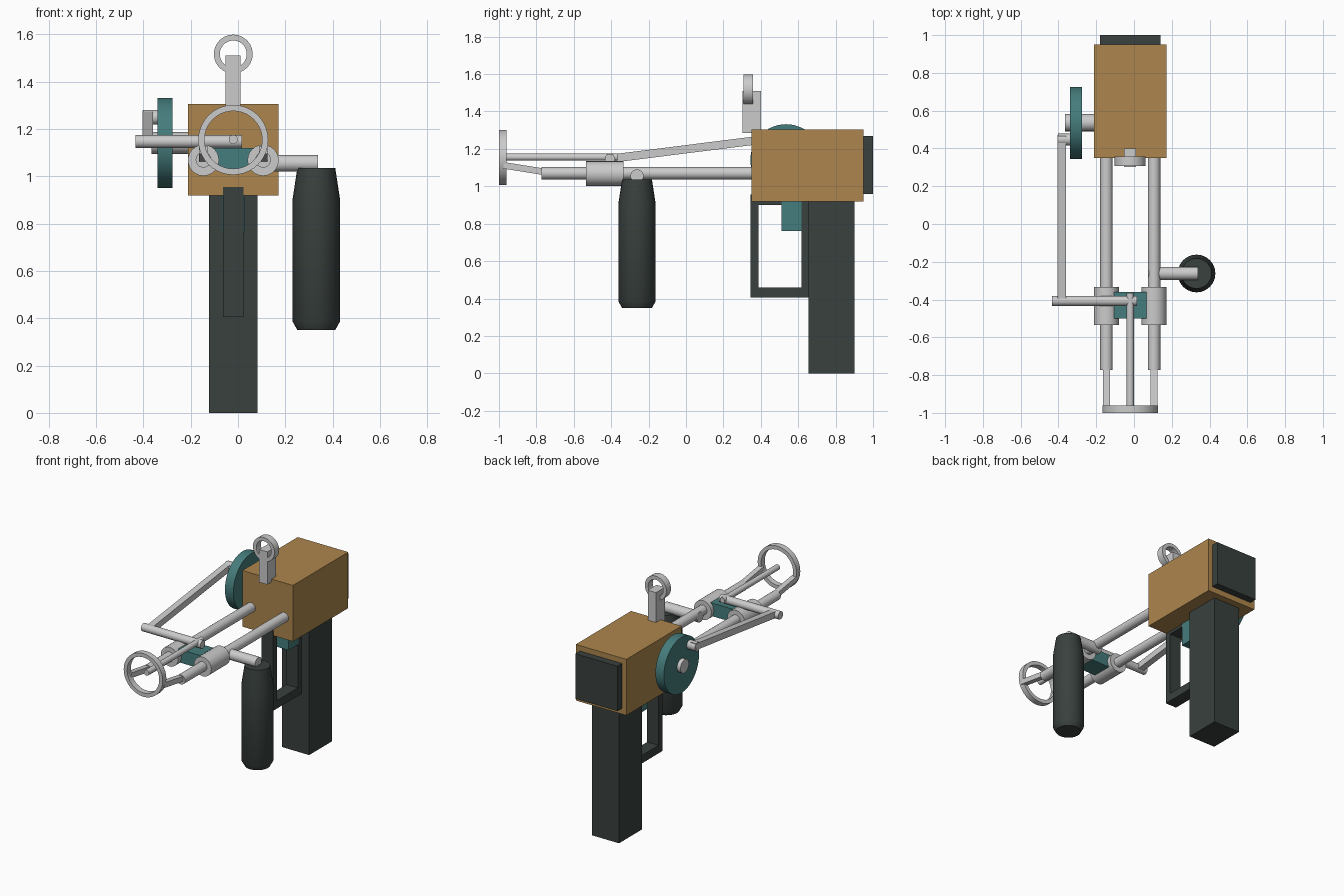
import bpy, bmesh, math
from mathutils import Vector

if "Cube" in bpy.data.objects:
    bpy.data.objects.remove(bpy.data.objects["Cube"])

CX = -0.02  # centre line of the device


def material(name, rgb):
    m = bpy.data.materials.new(name)
    m.diffuse_color = (*rgb, 1)
    m.use_nodes = True
    m.node_tree.nodes["Principled BSDF"].inputs["Base Color"].default_value = m.diffuse_color
    return m


WOOD = material("tan", (0.42, 0.24, 0.075))
TEAL = material("teal", (0.06, 0.2, 0.2))
DARK = material("charcoal", (0.04, 0.052, 0.047))


def finish(name, bm, mat=None, smooth=False):
    bmesh.ops.recalc_face_normals(bm, faces=bm.faces)
    me = bpy.data.meshes.new(name)
    bm.to_mesh(me)
    bm.free()
    ob = bpy.data.objects.new(name, me)
    bpy.context.collection.objects.link(ob)
    if mat:
        me.materials.append(mat)
    if smooth:
        bpy.ops.object.select_all(action='DESELECT')
        ob.select_set(True)
        bpy.context.view_layer.objects.active = ob
        bpy.ops.object.shade_smooth_by_angle(angle=math.radians(30))
    return ob


def add_box(bm, x, y, z):
    vs = bmesh.ops.create_cube(bm, size=1)["verts"]
    for v in vs:
        v.co = [(a + b) / 2 + c * (b - a) for c, (a, b) in zip(v.co, (x, y, z))]


def box(name, x, y, z, mat=None):
    bm = bmesh.new()
    add_box(bm, x, y, z)
    return finish(name, bm, mat)


def bar(name, a, b, width, thick):
    """Square bar between two points lying in one x plane."""
    a, b = Vector(a), Vector(b)
    d = b - a
    bm = bmesh.new()
    add_box(bm, (-width / 2, width / 2), (0, d.length), (-thick / 2, thick / 2))
    ob = finish(name, bm)
    ob.location = a
    ob.rotation_euler = Vector((0, 1, 0)).rotation_difference(d).to_euler()
    return ob


def lathe(name, profile, origin, axis, mat=None, n=32, closed=False):
    """Revolve (radius, distance) points round an axis through origin."""
    rot = Vector((0, 0, 1)).rotation_difference(Vector(axis))
    bm = bmesh.new()
    rings = []
    for r, h in profile:
        rings.append([bm.verts.new(rot @ Vector((r * math.cos(t), r * math.sin(t), h)) + Vector(origin))
                      for t in (2 * math.pi * i / n for i in range(n))])
    pairs = list(zip(rings, rings[1:]))
    if closed:
        pairs.append((rings[-1], rings[0]))
    else:
        bm.faces.new(rings[0])
        bm.faces.new(rings[-1])
    for p, q in pairs:
        for i in range(n):
            j = (i + 1) % n
            bm.faces.new((p[i], p[j], q[j], q[i]))
    return finish(name, bm, mat, True)


def rod(name, start, axis, length, r, mat=None, n=24):
    return lathe(name, [(r, 0), (r, length)], start, axis, mat, n)


def ring(name, start, depth, outer, inner, n=40):
    return lathe(name, [(outer, 0), (outer, depth), (inner, depth), (inner, 0)],
                 start, (0, 1, 0), None, n, True)


# Housing, rear plate and grip
box("housing", (-0.212, 0.172), (0.35, 0.95), (0.92, 1.305), WOOD)
box("rear_plate", (-0.18, 0.14), (0.95, 1.0), (0.96, 1.268), DARK)
box("rear_grip", (-0.123, 0.082), (0.655, 0.902), (0, 0.93), DARK)

# Trigger and rectangular guard
bm = bmesh.new()
gx = (CX - 0.043, CX + 0.043)
add_box(bm, gx, (0.345, 0.388), (0.405, 0.955))
add_box(bm, gx, (0.617, 0.66), (0.405, 0.955))
add_box(bm, gx, (0.388, 0.617), (0.405, 0.46))
add_box(bm, gx, (0.388, 0.617), (0.90, 0.955))
finish("trigger_guard", bm, DARK)
box("trigger", (CX - 0.047, CX + 0.047), (0.51, 0.617), (0.76, 0.93), TEAL)

# Twin guide rails with sliding sleeves and front struts
for side, s in (("left", -1), ("right", 1)):
    x = CX + s * 0.126
    rod("rail_" + side, (x, -0.773, 1.07), (0, 1, 0), 1.14, 0.033)
    rod("sleeve_" + side, (x, -0.535, 1.068), (0, 1, 0), 0.202, 0.066)
    bar("strut_" + side, (x, -0.73, 1.073), (x, -0.975, 1.112), 0.036, 0.035)
box("slider_bridge", (CX - 0.085, CX + 0.085), (-0.5, -0.36), (1.03, 1.12), TEAL)

# Front ring, push rod and cross pin
ring("front_ring", (CX, -1.0, 1.154), 0.04, 0.148, 0.122)
rod("push_rod", (CX, -0.965, 1.156), (0, 1, 0), 0.6, 0.019)
rod("cross_pin", (-0.433, -0.407, 1.147), (1, 0, 0), 0.45, 0.027)

# Crank wheel, axle, pin and connecting rod
rod("crank_wheel", (-0.34, 0.535, 1.141), (1, 0, 0), 0.064, 0.191, TEAL, 48)
rod("crank_axle", (-0.366, 0.537, 1.141), (1, 0, 0), 0.17, 0.046)
rod("crank_pin", (-0.402, 0.447, 1.25), (1, 0, 0), 0.08, 0.031)
bar("connecting_rod", (-0.382, -0.407, 1.147), (-0.382, 0.468, 1.257), 0.044, 0.044)

# Ring sight on its post
box("sight_post", (CX - 0.032, CX + 0.03), (0.303, 0.40), (1.285, 1.51))
ring("sight_ring", (CX, 0.308, 1.517), 0.05, 0.082, 0.057)

# Side handle on its arm
rod("handle_arm", (0.075, -0.262, 1.055), (1, 0, 0), 0.263, 0.035)
lathe("side_handle", [(0.08, 0.35), (0.1, 0.386), (0.1, 0.905), (0.08, 1.036)],
      (0.331, -0.262, 0), (0, 0, 1), DARK, 24)
